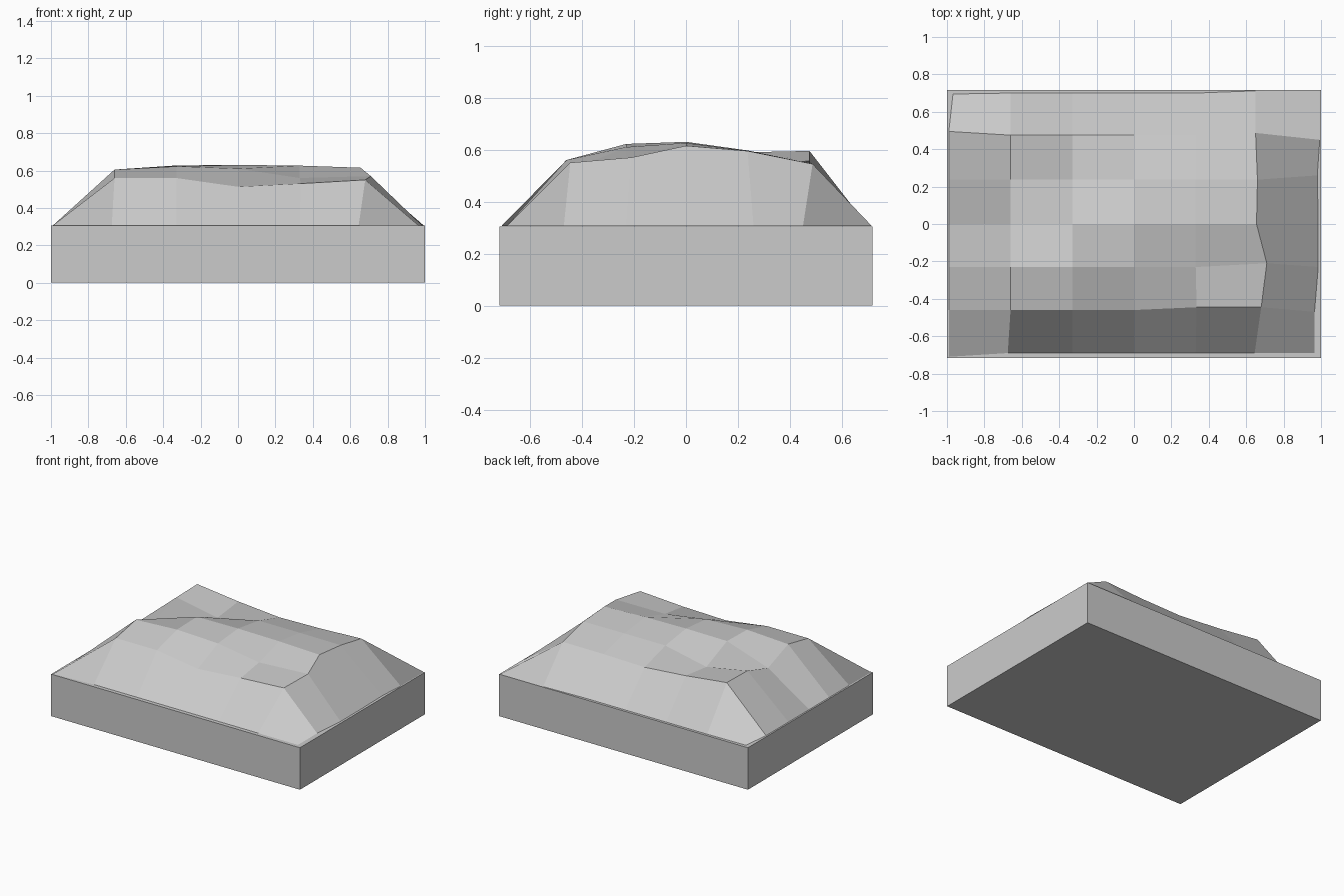
import bpy, bmesh

# Rectangular base block
bpy.ops.mesh.primitive_cube_add(size=1, location=(0, 0, 0.1525))
base = bpy.context.object
base.name = "base_block"
base.scale = (2.0, 1.434, 0.305)

# Lumpy mound: 7 x 7 grid whose rim rests on the block
xs = [-0.99, -0.66, -0.33, 0, 0.33, 0.66, 0.985]
ys = [-0.69, -0.46, -0.23, 0, 0.237, 0.475, 0.70]
heights = [  # inner 5 x 5 heights, front row to back row
    [0.56, 0.56, 0.513, 0.53, 0.55],
    [0.605, 0.622, 0.61, 0.56, 0.57],
    [0.52, 0.627, 0.63, 0.626, 0.615],
    [0.59, 0.53, 0.597, 0.597, 0.595],
    [0.595, 0.557, 0.53, 0.537, 0.545],
]
# Irregular grid points: (column, row) -> (x, y)
nudged = {
    (0, 0): (-0.99, -0.71), (6, 0): (0.965, -0.69), (6, 1): (0.965, -0.47),
    (1, 0): (-0.675, -0.69), (5, 0): (0.645, -0.69),
    (4, 1): (0.335, -0.445), (5, 1): (0.68, -0.445), (5, 2): (0.71, -0.21),
    (5, 3): (0.655, 0), (5, 5): (0.65, 0.487), (6, 4): (0.98, 0.26),
    (6, 5): (0.993, 0.45), (6, 6): (0.993, 0.715), (5, 6): (0.65, 0.712),
    (0, 6): (-0.968, 0.695), (0, 5): (-0.99, 0.495),
}

bm = bmesh.new()
grid = []
for j in range(7):
    row = []
    for i in range(7):
        x, y = nudged.get((i, j), (xs[i], ys[j]))
        inner = 0 < i < 6 and 0 < j < 6
        z = heights[j - 1][i - 1] if inner else 0.306
        row.append(bm.verts.new((x, y, z)))
    grid.append(row)
for j in range(6):
    for i in range(6):
        bm.faces.new((grid[j][i], grid[j][i + 1], grid[j + 1][i + 1], grid[j + 1][i]))

mesh = bpy.data.meshes.new("mound")
bm.to_mesh(mesh)
bm.free()
bpy.context.collection.objects.link(bpy.data.objects.new("mound", mesh))
